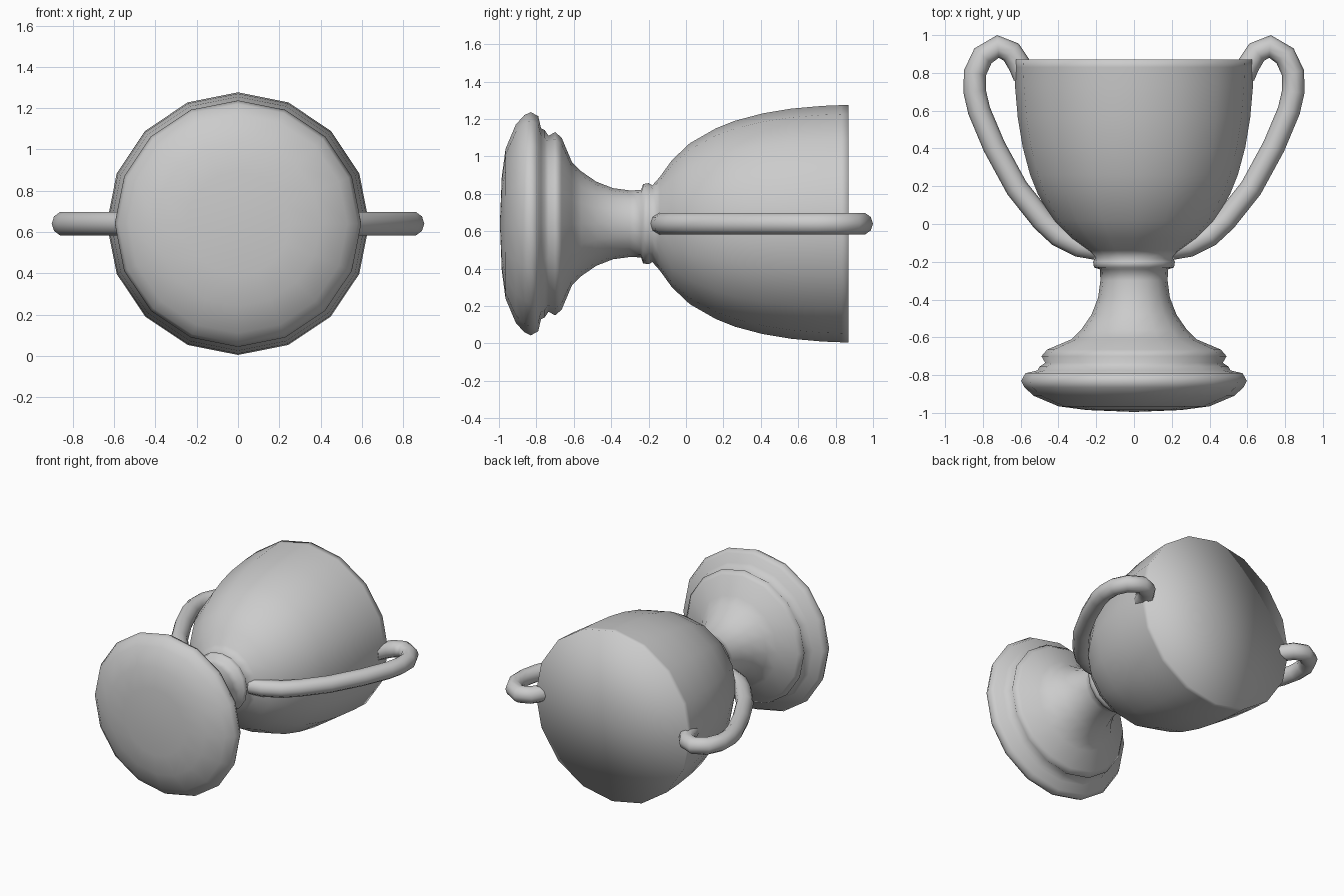
import bpy, bmesh, math

if "Cube" in bpy.data.objects:
    bpy.data.objects.remove(bpy.data.objects["Cube"])

AXIS_Z = 0.64
SIDES = 16


def lathe(name, profile):
    """Revolve (radius, y) points about the horizontal y axis."""
    bm = bmesh.new()
    rings = []
    for r, y in profile:
        if r == 0:
            rings.append([bm.verts.new((0, y, AXIS_Z))] * SIDES)
        else:
            rings.append([bm.verts.new((r * math.sin(a), y, AXIS_Z + r * math.cos(a)))
                          for a in (2 * math.pi * i / SIDES for i in range(SIDES))])
    for p, q in zip(rings, rings[1:]):
        for i in range(SIDES):
            j = (i + 1) % SIDES
            bm.faces.new(list(dict.fromkeys((p[i], p[j], q[j], q[i]))))
    bmesh.ops.recalc_face_normals(bm, faces=bm.faces)
    for f in bm.faces:
        f.smooth = True
    mesh = bpy.data.meshes.new(name)
    bm.to_mesh(mesh)
    bm.free()
    ob = bpy.data.objects.new(name, mesh)
    bpy.context.collection.objects.link(ob)
    return ob


def tube(name, path, radius, side):
    """Round tube along (x, y) points at axis height, mirrored by side."""
    cu = bpy.data.curves.new(name, 'CURVE')
    cu.dimensions = '3D'
    cu.bevel_depth = radius
    cu.bevel_resolution = 3
    cu.use_fill_caps = True
    sp = cu.splines.new('POLY')
    sp.points.add(len(path) - 1)
    for pt, (x, y) in zip(sp.points, path):
        pt.co = (side * x, y, AXIS_Z, 1)
    ob = bpy.data.objects.new(name, cu)
    bpy.context.collection.objects.link(ob)
    return ob


# cup, stem and stepped foot as one turned body lying along y
lathe("cup_body", [
    # foot
    (0, -0.995), (0.25, -0.985), (0.40, -0.965), (0.53, -0.91), (0.58, -0.865),
    (0.597, -0.83), (0.575, -0.79), (0.51, -0.775), (0.50, -0.755),
    (0.47, -0.735), (0.49, -0.70), (0.46, -0.665),
    # stem and collar
    (0.33, -0.61), (0.28, -0.56), (0.225, -0.48), (0.19, -0.39), (0.178, -0.30),
    (0.18, -0.24), (0.212, -0.23), (0.217, -0.20), (0.205, -0.18),
    # bowl with closed top
    (0.25, -0.14), (0.34, -0.075), (0.43, 0.02), (0.51, 0.16), (0.55, 0.26),
    (0.59, 0.41), (0.615, 0.56), (0.63, 0.73), (0.634, 0.83), (0.636, 0.87),
    (0, 0.87)])

# pair of looped handles hooked over the rim
handle_path = [(0.20, -0.13), (0.29, -0.115), (0.40, -0.06), (0.485, 0.02), (0.62, 0.19),
               (0.74, 0.41), (0.82, 0.60), (0.843, 0.70), (0.842, 0.80),
               (0.80, 0.89), (0.72, 0.94), (0.65, 0.91), (0.605, 0.84), (0.58, 0.78)]
for side, label in ((-1, "left"), (1, "right")):
    tube(label + "_handle", handle_path, 0.06, side)
